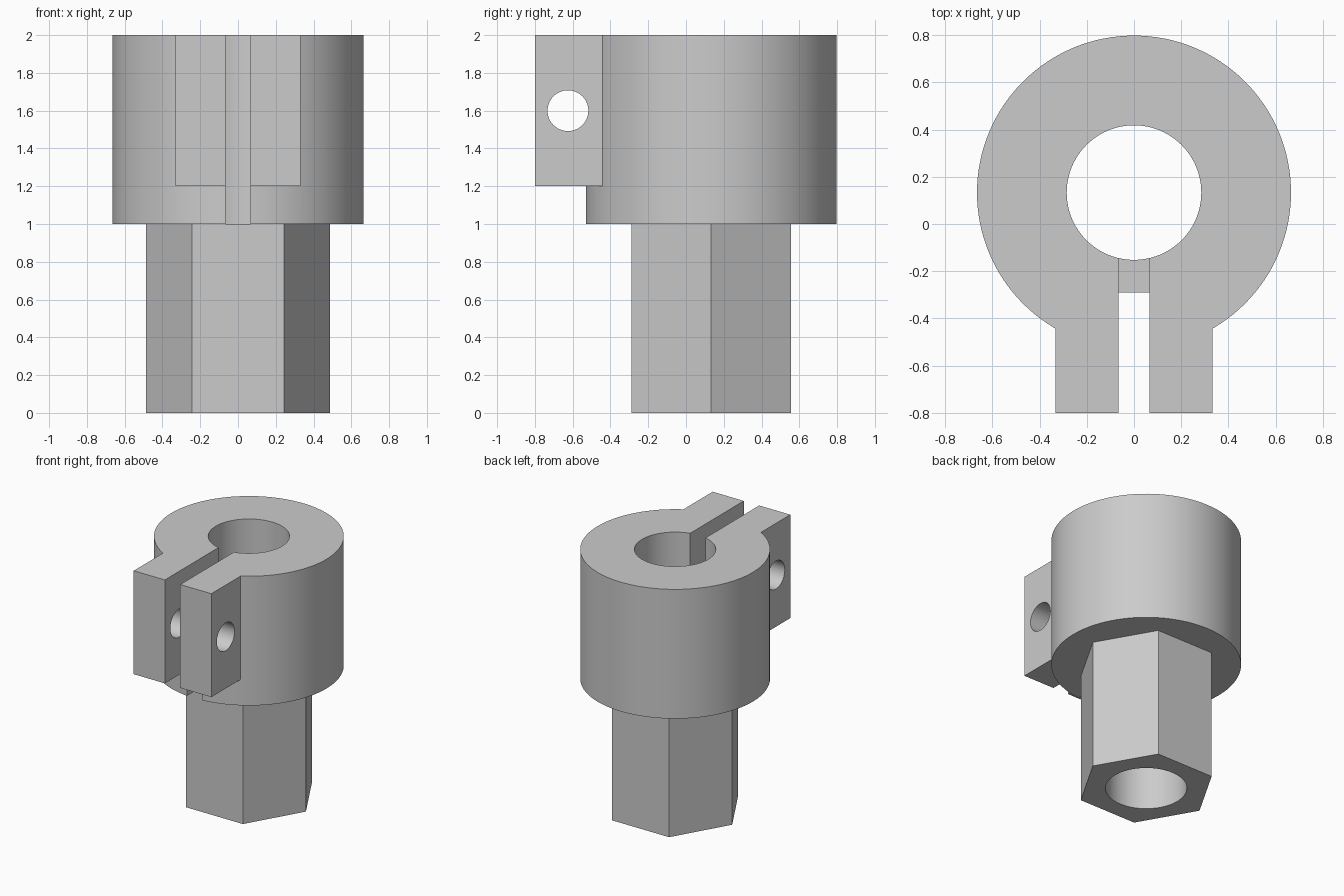
import bpy, bmesh, math
from mathutils import Matrix, Vector

if "Cube" in bpy.data.objects:
    bpy.data.objects.remove(bpy.data.objects["Cube"], do_unlink=True)

AXIS_Y = 0.133      # centre line of the collar, bore and shank

grey = bpy.data.materials.new("plain grey")
grey.use_nodes = True
colour = (0.6, 0.6, 0.6, 1)
grey.diffuse_color = colour
grey.node_tree.nodes["Principled BSDF"].inputs["Base Color"].default_value = colour


def prism(name, radius, sides, z0, z1, matrix=Matrix()):
    """Regular prism with a corner on its local x axis."""
    bm = bmesh.new()
    ring = [bm.verts.new((radius * math.cos(math.tau * i / sides),
                          radius * math.sin(math.tau * i / sides), z0))
            for i in range(sides)]
    base = bm.faces.new(ring)
    top = bmesh.ops.extrude_face_region(bm, geom=[base])["geom"]
    bmesh.ops.translate(bm, vec=(0, 0, z1 - z0),
                        verts=[v for v in top if isinstance(v, bmesh.types.BMVert)])
    bm.transform(matrix)
    return finish(name, bm)


def box(name, low, high):
    bm = bmesh.new()
    bmesh.ops.create_cube(bm, size=1)
    low, high = Vector(low), Vector(high)
    bm.transform(Matrix.Translation((low + high) / 2) @ Matrix.Diagonal((high - low).to_4d()))
    return finish(name, bm)


def finish(name, bm):
    bmesh.ops.recalc_face_normals(bm, faces=bm.faces[:])
    mesh = bpy.data.meshes.new(name)
    bm.to_mesh(mesh)
    bm.free()
    mesh.materials.append(grey)
    obj = bpy.data.objects.new(name, mesh)
    bpy.context.collection.objects.link(obj)
    return obj


def combine(target, tool, operation):
    """Apply an exact boolean and discard the tool."""
    mod = target.modifiers.new(tool.name, 'BOOLEAN')
    mod.operation, mod.solver, mod.object = operation, 'EXACT', tool
    bpy.context.view_layer.objects.active = target
    bpy.ops.object.modifier_apply(modifier=mod.name)
    bpy.data.objects.remove(tool, do_unlink=True)


centre = Matrix.Translation((0, AXIS_Y, 0))

# Round collar with the clamp lugs, split by the slot
clamp = prism("clamp_collar_with_hex_shank", 0.665, 128, 1, 2, centre)
combine(clamp, box("lugs", (-0.332, -0.8, 1.2), (0.332, -0.2, 2)), 'UNION')
combine(clamp, box("slot", (-0.066, -1, 0.9), (0.066, AXIS_Y, 2.1)), 'DIFFERENCE')

# Hexagonal shank below, then the bore through everything
combine(clamp, prism("shank", 0.488, 6, 0, 1, centre), 'UNION')
combine(clamp, prism("bore", 0.285, 96, -0.1, 2.1, centre), 'DIFFERENCE')

# Bolt hole across both lugs
across = Matrix.Translation((0, -0.625, 1.6)) @ Matrix.Rotation(math.pi / 2, 4, 'Y')
combine(clamp, prism("bolt_hole", 0.108, 48, -0.5, 0.5, across), 'DIFFERENCE')

# Smooth round walls, crisp edges
bpy.ops.object.select_all(action='DESELECT')
clamp.select_set(True)
bpy.context.view_layer.objects.active = clamp
bpy.ops.object.shade_smooth_by_angle(angle=math.radians(25))
